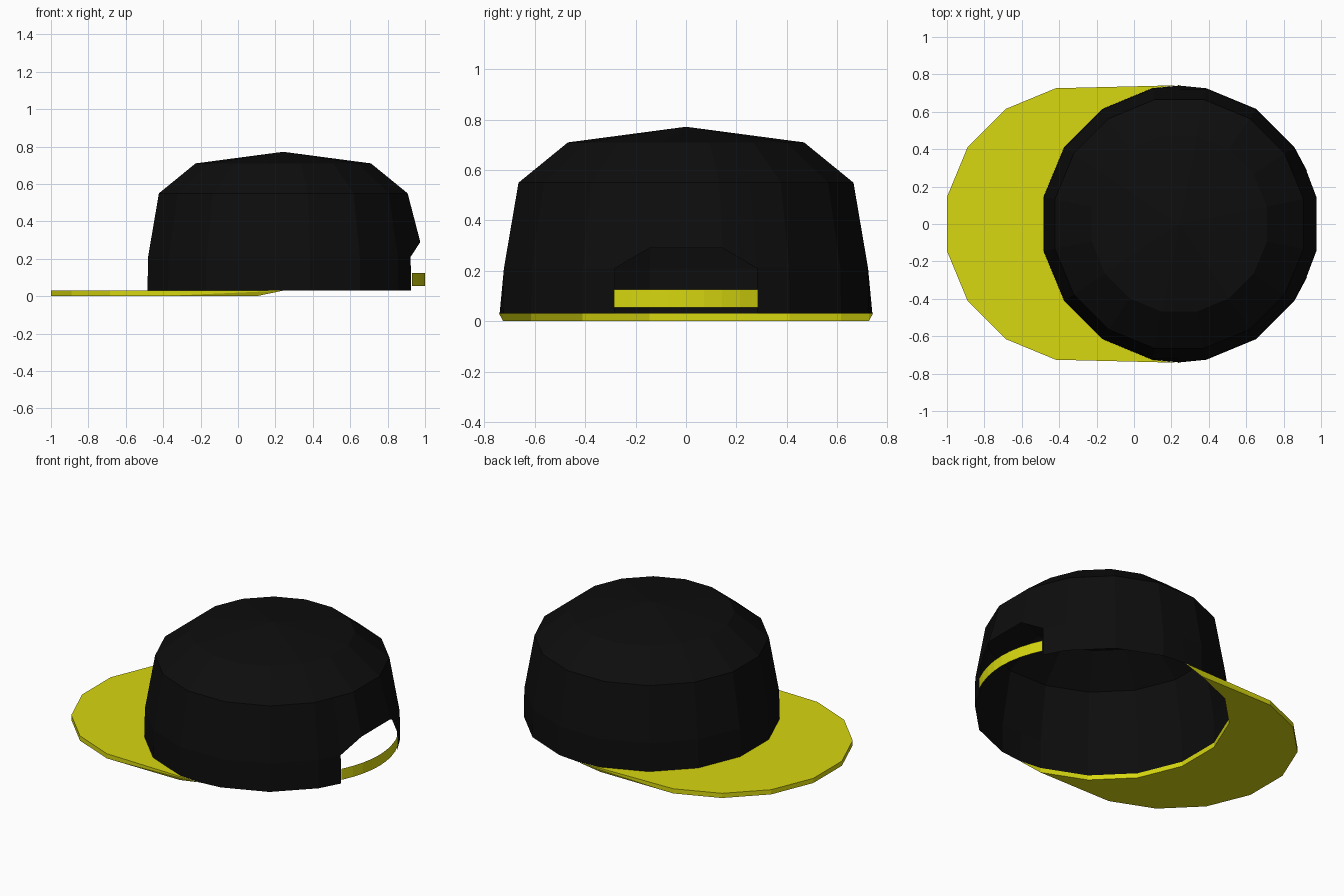
import bpy, bmesh
from math import cos, sin, radians

if "Cube" in bpy.data.objects:
    bpy.data.objects.remove(bpy.data.objects["Cube"], do_unlink=True)

CX = 0.242       # centre of the crown
STEP = 22.5      # sixteen-sided crown
HALF = STEP / 2
BASE_Z = 0.03


def material(name, rgb):
    m = bpy.data.materials.new(name)
    m.use_nodes = True
    col = (*rgb, 1)
    m.diffuse_color = col
    bsdf = next(n for n in m.node_tree.nodes if n.type == 'BSDF_PRINCIPLED')
    bsdf.inputs["Base Color"].default_value = col
    bsdf.inputs["Roughness"].default_value = 0.8
    return m


def finish(name, bm, mat):
    bmesh.ops.recalc_face_normals(bm, faces=bm.faces)
    mesh = bpy.data.meshes.new(name)
    bm.to_mesh(mesh)
    bm.free()
    mesh.materials.append(mat)
    obj = bpy.data.objects.new(name, mesh)
    bpy.context.collection.objects.link(obj)
    return obj


def polar(r, angle, z):
    return (CX + r * cos(radians(angle)), r * sin(radians(angle)), z)


black = material("black fabric", (0.004, 0.004, 0.004))
yellow = material("yellow fabric", (0.68, 0.68, 0.005))

# Crown: open shell of rings, with an arched gap at the back
angles = sorted([HALF + STEP * k for k in range(16)] + [STEP, 90, 270, 360 - STEP])
profile = [(0.74, BASE_Z), (0.737, 0.21), (0.678, 0.55), (0.478, 0.71)]
bm = bmesh.new()
rings = []
for level, (r, z) in enumerate(profile):
    ring = []
    for a in angles:
        on_chord = a in (90, 270, STEP, 360 - STEP)
        radius, height = r, z
        if on_chord and level > 0 and not (level == 1 and a not in (90, 270)):
            radius = r * cos(radians(HALF))
        if level == 1 and a in (HALF, 360 - HALF):
            radius, height = 0.747, 0.29
        ring.append(bm.verts.new(polar(radius, a, height)))
    rings.append(ring)
n = len(angles)
gap = (0, n - 2, n - 1)
for level in range(len(rings) - 1):
    low, high = rings[level], rings[level + 1]
    for i in range(n):
        if level == 0 and i in gap:
            continue
        j = (i + 1) % n
        bm.faces.new((low[i], low[j], high[j], high[i]))
tip = bm.verts.new((CX, 0, 0.772))
for i in range(n):
    bm.faces.new((rings[-1][i], rings[-1][(i + 1) % n], tip))
loose = [v for v in bm.verts if not v.link_faces]
bmesh.ops.delete(bm, geom=loose, context='VERTS')
finish("crown", bm, black)

# Brim: crescent between the crown's front edge and the same edge pushed forward
bm = bmesh.new()
front = [90 + HALF + STEP * k for k in range(8)]
reach = 1 + CX - 0.74 * cos(radians(HALF))


def arc(shift, z):
    return [bm.verts.new((x - shift, y, z))
            for x, y, z in (polar(0.74, a, z) for a in front)]


inner_top, outer_top = arc(0, BASE_Z), arc(reach, BASE_Z)
inner_low, outer_low = arc(0, 0), arc(reach, 0)
for i in range(len(front) - 1):
    j = i + 1
    bm.faces.new((inner_top[i], inner_top[j], outer_top[j], outer_top[i]))
    bm.faces.new((inner_low[i], inner_low[j], outer_low[j], outer_low[i]))
    bm.faces.new((outer_top[i], outer_top[j], outer_low[j], outer_low[i]))
    bm.faces.new((inner_top[i], inner_top[j], inner_low[j], inner_low[i]))
for end, a in ((0, 90), (-1, 270)):
    point = bm.verts.new(polar(0.742, a, BASE_Z))
    it, ot, il, ol = inner_top[end], outer_top[end], inner_low[end], outer_low[end]
    for tri in ((point, it, ot), (point, il, ol), (point, it, il)):
        bm.faces.new(tri)
    bm.faces.new((point, ot, ol))
finish("brim", bm, yellow)

# Strap: thin curved band across the gap
bm = bmesh.new()
previous = None
for k in range(-4, 5):
    t = k / 4
    x, y = 1 - 0.07 * t * t, 0.285 * t
    pair = [bm.verts.new((x, y, z)) for z in (0.055, 0.125)]
    if previous:
        bm.faces.new((previous[0], pair[0], pair[1], previous[1]))
    previous = pair
strap = finish("back_strap", bm, yellow)
if strap.data.polygons[0].normal.x < 0:
    strap.data.flip_normals()
